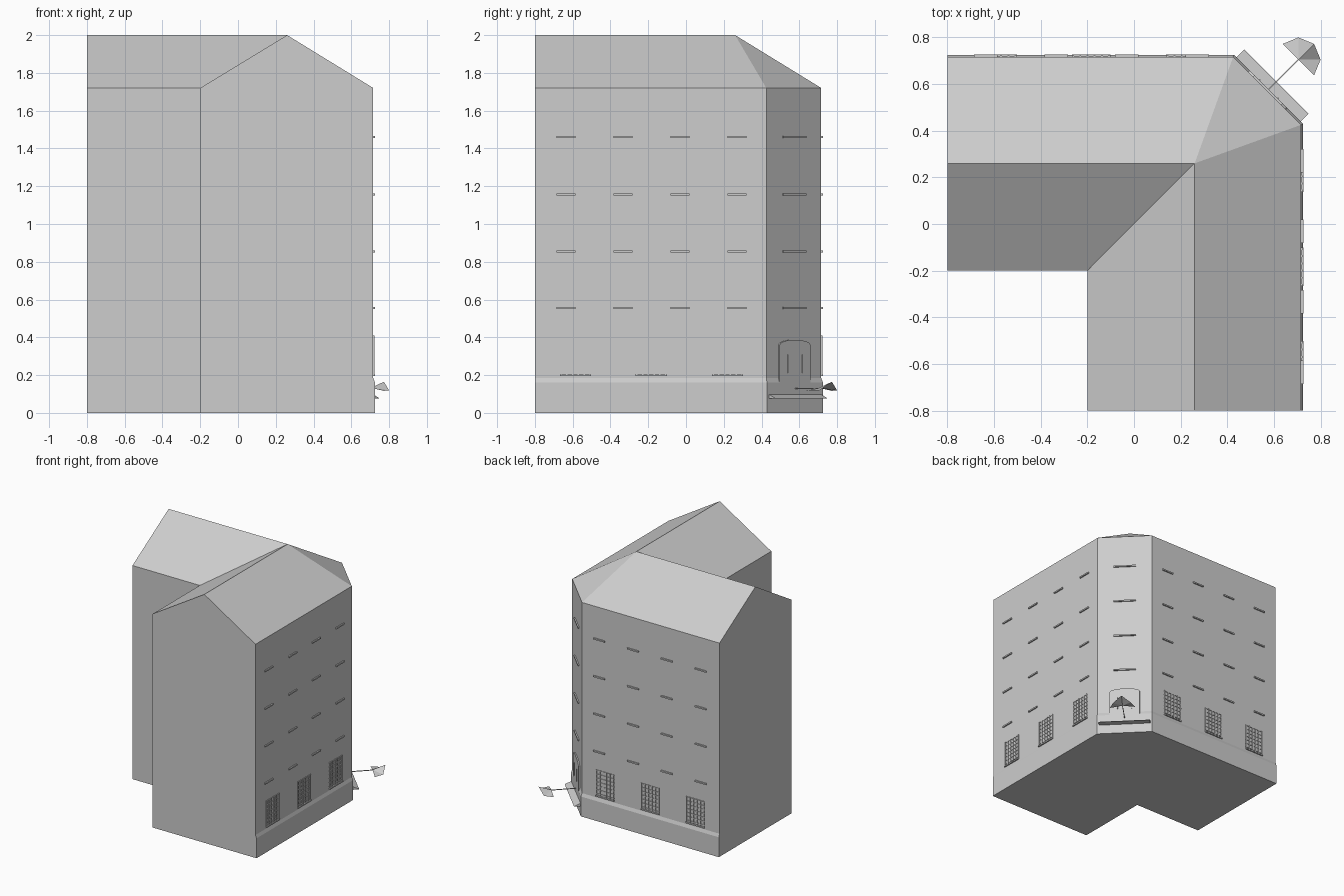
import bpy, bmesh, math
from mathutils import Vector

if "Cube" in bpy.data.objects:
    bpy.data.objects.remove(bpy.data.objects["Cube"])

grey = bpy.data.materials.new("stone grey")
grey.diffuse_color = (0.61, 0.61, 0.61, 1)
grey.use_nodes = True
grey.node_tree.nodes["Principled BSDF"].inputs["Base Color"].default_value = grey.diffuse_color

W, C, E, H, R, B = 0.716, 0.425, -0.8, 1.72, 2.0, 0.26   # wall, chamfer, end, eave, ridge height, ridge line
S = math.sqrt(0.5)


def finish(name, bm):
    bmesh.ops.recalc_face_normals(bm, faces=bm.faces)
    me = bpy.data.meshes.new(name)
    bm.to_mesh(me)
    bm.free()
    me.materials.append(grey)
    ob = bpy.data.objects.new(name, me)
    bpy.context.collection.objects.link(ob)
    return ob


# Wall frames: origin, direction along the wall, outward direction
EAST = (Vector((W, 0, 0)), Vector((0, 1, 0)), Vector((1, 0, 0)))
NORTH = (Vector((0, W, 0)), Vector((1, 0, 0)), Vector((0, 1, 0)))
MID = (W + C) / 2
CORNER = (Vector((MID, MID, 0)), Vector((-S, S, 0)), Vector((S, S, 0)))


def place(frame, s, d, z):
    o, u, n = frame
    return o + u * s + n * d + Vector((0, 0, z))


def prism(bm, frame, outline, d0, d1):
    """Extrude an outline of (along, z) points from depth d0 to d1."""
    a = [bm.verts.new(place(frame, s, d0, z)) for s, z in outline]
    b = [bm.verts.new(place(frame, s, d1, z)) for s, z in outline]
    bm.faces.new(a)
    bm.faces.new(b[::-1])
    k = len(a)
    for i in range(k):
        j = (i + 1) % k
        bm.faces.new((a[i], a[j], b[j], b[i]))


def block(bm, frame, s, z, w, h, d):
    prism(bm, frame, [(s - w/2, z - h/2), (s + w/2, z - h/2),
                      (s + w/2, z + h/2), (s - w/2, z + h/2)], -0.003, d)


# Main L-shaped body with chamfered street corner and hipped roof
plan = [(E, -0.2), (-0.2, -0.2), (-0.2, E), (W, E), (W, C), (C, W), (E, W)]
bm = bmesh.new()
lo = [bm.verts.new((x, y, 0)) for x, y in plan]
hi = [bm.verts.new((x, y, H)) for x, y in plan]
r0, r1, r2 = [bm.verts.new(p) for p in ((E, B, R), (B, B, R), (B, E, R))]
bm.faces.new(lo[::-1])
for i in range(7):
    j = (i + 1) % 7
    bm.faces.new((lo[i], lo[j], hi[j], hi[i]))
for f in ((hi[0], hi[1], r1, r0), (hi[1], hi[2], r2, r1), (hi[3], hi[4], r1, r2),
          (hi[4], hi[5], r1), (hi[5], hi[6], r0, r1), (hi[2], hi[3], r2), (hi[6], hi[0], r0)):
    bm.faces.new(f)
finish("building_body", bm)

# Plinth along the three street sides, with a sloped top
bm = bmesh.new()
rings = []
for o, z in ((0, 0), (0.009, 0), (0.009, 0.16), (0, 0.185)):
    c = C + o * 0.414
    rings.append([bm.verts.new((x, y, z)) for x, y in
                  ((W + o, E), (W + o, c), (c, W + o), (E, W + o))])
for a, b in zip(rings, rings[1:]):
    for i in range(3):
        bm.faces.new((a[i], a[i + 1], b[i + 1], b[i]))
for i in (0, 3):
    bm.faces.new([r[i] for r in rings])
finish("plinth", bm)

# Upper window sills
bm = bmesh.new()
for z in (0.555, 0.855, 1.157, 1.46):
    for frame in (EAST, NORTH):
        for s in (-0.635, -0.333, -0.031, 0.271):
            block(bm, frame, s, z, 0.1, 0.011, 0.01)
    block(bm, CORNER, 0, z, 0.17, 0.011, 0.01)
finish("window_sills", bm)

# Ground floor window grilles
bm = bmesh.new()
for frame in (EAST, NORTH):
    for s in (-0.585, -0.184, 0.22):
        for i in range(6):
            block(bm, frame, s - 0.077 + i * 0.0308, 0.305, 0.008, 0.21, 0.006)
        for i in range(7):
            block(bm, frame, s, 0.218 + i * 0.0312, 0.165, 0.006, 0.005)
        block(bm, frame, s, 0.2, 0.165, 0.01, 0.01)
finish("window_grilles", bm)

# Corner door with shallow arched head, and two upright handles
bm = bmesh.new()
arch = [(0.115 * math.cos(math.pi * i / 8), 0.36 + 0.027 * math.sin(math.pi * i / 8)) for i in range(9)]
prism(bm, CORNER, [(-0.115, 0.1), (0.115, 0.1)] + arch, -0.003, 0.01)
finish("door", bm)
bm = bmesh.new()
for s in (-0.055, 0.055):
    block(bm, CORNER, s, 0.26, 0.006, 0.1, 0.014)
finish("door_handles", bm)

# Sloped doorstep
bm = bmesh.new()
sides = [[bm.verts.new(place(CORNER, s, d, z)) for d, z in ((0, 0.075), (0.057, 0.075), (0.054, 0.079), (0, 0.102))]
         for s in (-0.195, 0.195)]
for v in sides:
    bm.faces.new(v)
for i in range(4):
    j = (i + 1) % 4
    bm.faces.new((sides[0][i], sides[0][j], sides[1][j], sides[1][i]))
finish("doorstep", bm)

# Lamp: thin arm from the door and a half-round folded shade
D = (0.705 - MID) / S
bm = bmesh.new()
block(bm, CORNER, 0, 0.13, 0.005, 0.005, D)
finish("lamp_arm", bm)
bm = bmesh.new()
tip = bm.verts.new(place(CORNER, 0, D, 0.132))
rim = [bm.verts.new(place(CORNER, 0.095 * math.sin(a), D + 0.095 * math.cos(a), z))
       for a, z in ((-math.pi/2, 0.117), (-math.pi/4, 0.119), (0, 0.165), (math.pi/4, 0.119), (math.pi/2, 0.117))]
for p, q in zip(rim, rim[1:]):
    bm.faces.new((tip, p, q))
finish("lamp_shade", bm)
